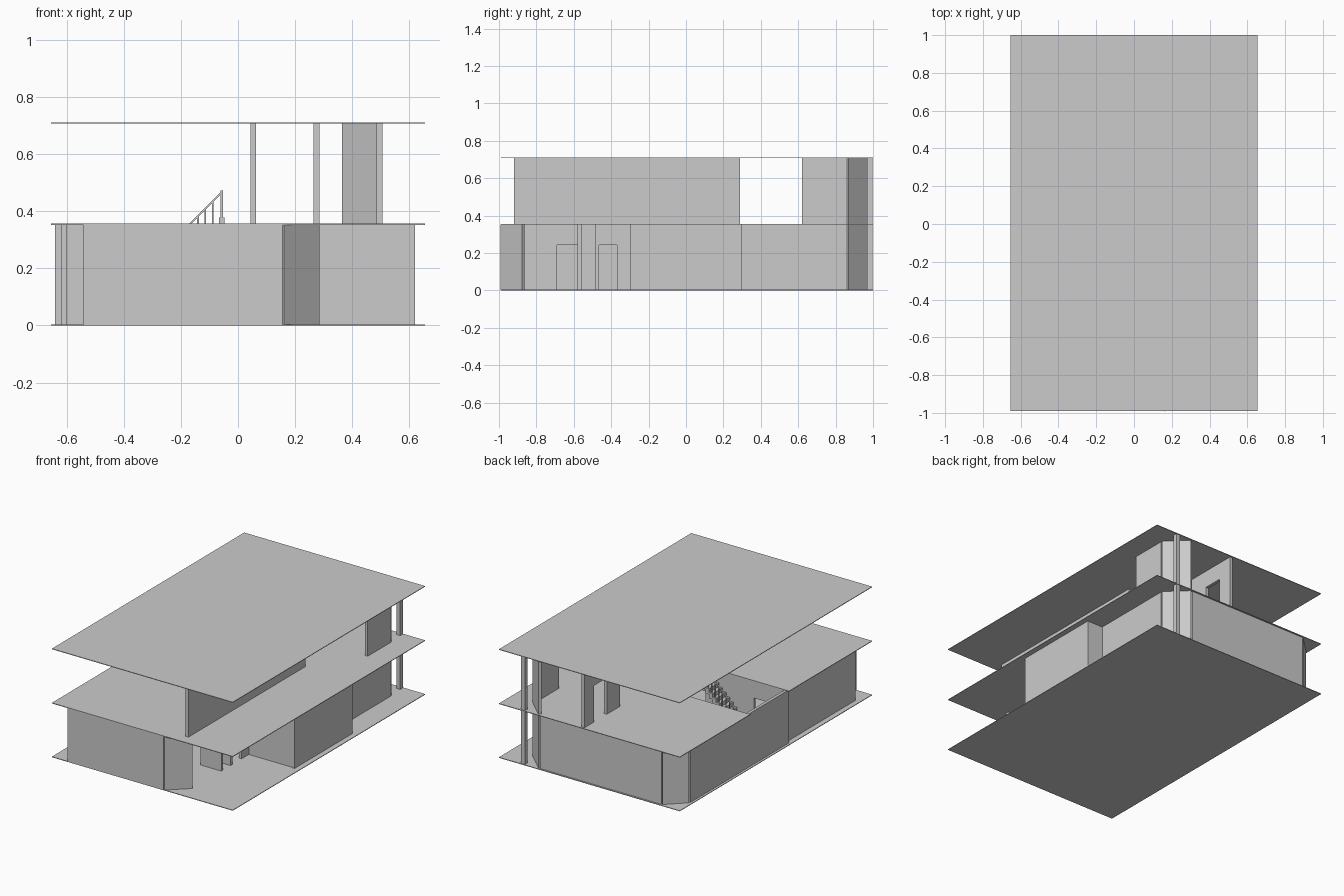
import bpy, bmesh, math
from mathutils import Vector

if "Cube" in bpy.data.objects:
    bpy.data.objects.remove(bpy.data.objects["Cube"])

T = 0.02            # wall thickness
S = 0.004           # slab thickness
FLOORS = {0: (0.002, 0.352), 1: (0.354, 0.708)}
DOOR = 0.24         # door opening height


def prism(name, pts, z0, z1):
    """Extrude a flat outline between two heights."""
    bm = bmesh.new()
    face = bm.faces.new([bm.verts.new((x, y, z0)) for x, y in pts])
    ext = bmesh.ops.extrude_face_region(bm, geom=[face])
    for v in ext["geom"]:
        if isinstance(v, bmesh.types.BMVert):
            v.co.z = z1
    bmesh.ops.recalc_face_normals(bm, faces=bm.faces)
    me = bpy.data.meshes.new(name)
    bm.to_mesh(me)
    bm.free()
    ob = bpy.data.objects.new(name, me)
    bpy.context.collection.objects.link(ob)
    return ob


def box(name, x0, x1, y0, y1, z0, z1):
    return prism(name, [(x0, y0), (x1, y0), (x1, y1), (x0, y1)], z0, z1)


def wall(name, p, q, floor=0, bottom=None):
    """Wall of thickness T centred on the line p-q."""
    z0, z1 = FLOORS[floor]
    z0 = z0 if bottom is None else bottom
    p, q = Vector(p), Vector(q)
    d = (q - p).normalized()
    n = Vector((-d.y, d.x)) * T / 2
    return prism(name, [p - n, q - n, q + n, p + n], z0, z1)


def door_wall(name, p, q, a, b, floor=0):
    """Wall p-q with a door opening between distances a and b along it."""
    p, q = Vector(p), Vector(q)
    d = (q - p).normalized()
    if a > 0.001:
        wall(name + "_start", p, p + d * a, floor)
    wall(name + "_header", p + d * a, p + d * b, floor, FLOORS[floor][0] + DOOR)
    if b < (q - p).length - 0.001:
        wall(name + "_end", p + d * b, q, floor)


# Floor slabs and roof; the middle one is notched for the stair well
W = 0.655
box("ground_slab", -W, W, -0.99, 1, 0, S)
prism("middle_slab", [(-W, -0.99), (W, -0.99), (W, 1), (-W, 1), (-W, 0.27),
                      (-0.05, 0.27), (-0.05, -0.13), (-W, -0.13)], 0.352, 0.356)
box("roof_slab", -W, W, -0.99, 1, 0.707, 0.711)

# Ground floor outer walls
wall("front_wall", (-0.54, -0.98), (0.155, -0.98))
wall("front_angled_wall", (0.155, -0.985), (0.278, -0.87))
wall("left_front_wall", (-0.61, -0.87), (-0.61, -0.14))
wall("left_back_wall", (-0.63, -0.15), (-0.63, 0.87))
wall("back_left_angled_wall", (-0.63, 0.87), (-0.515, 0.98))
wall("back_wall", (-0.515, 0.98), (0.365, 0.98))
wall("right_wall", (0.61, -0.30), (0.61, 0.30))
wall("right_step_wall", (0.50, 0.29), (0.60, 0.29))
wall("right_back_wall", (0.495, 0.28), (0.495, 0.86))
wall("right_recess_wall", (0.265, -0.285), (0.60, -0.285))

# Entrance walls with two doors
door_wall("entrance_left_wall", (0.145, -0.97), (0.145, -0.57), 0.28, 0.39)
wall("hall_front_wall", (0.145, -0.57), (0.285, -0.57))
wall("hall_back_wall", (0.145, -0.475), (0.285, -0.475))
door_wall("entrance_side_wall", (0.275, -0.475), (0.275, -0.295), 0.0, 0.105)

# Wall beside the stairs, with a door
door_wall("stair_wall", (-0.62, -0.14), (-0.05, -0.14), 0.14, 0.22)

# Upper floor walls
wall("upper_long_wall", (0.275, -0.92), (0.275, 0.29), 1)
door_wall("upper_short_wall", (0.053, 0.62), (0.053, 0.99), 0.138, 0.27, 1)
wall("upper_right_wall", (0.495, 0.62), (0.495, 0.86), 1)

# Angled bay and corner post, repeated on both floors
for f, label in enumerate(("lower", "upper")):
    wall(label + "_bay_wall", (0.497, 0.862), (0.37, 0.982), f)
    box(label + "_corner_post", 0.47, 0.497, 0.968, 0.996, *FLOORS[f])

# Stairs climbing to the right, with balusters and a sloping rail
N, X0, X1 = 14, -0.41, -0.05
run, rise = (X1 - X0) / N, 0.355 / N
Y0, Y1, RY = -0.125, -0.02, -0.03


def rail_z(x):
    return 0.468 + (x + 0.055)


for i in range(N):
    x, z = X0 + i * run, (i + 1) * rise
    box("step_%02d" % i, x, x + run, Y0, Y1, z - rise * 1.5 if i else S, z)
    xm = x + run / 2
    if i < N - 1:
        box("baluster_%02d" % i, xm - 0.003, xm + 0.003, RY - 0.003, RY + 0.003,
            z, rail_z(xm))
for name, x, z in (("lower_newel", X0 + 0.008, 0.0), ("upper_newel", -0.057, 0.33)):
    box(name, x - 0.005, x + 0.005, RY - 0.005, RY + 0.005, z, rail_z(x) + 0.006)
box("upper_newel_base", -0.067, -0.047, RY - 0.01, RY + 0.01, 0.352, 0.378)

# Hand rail: flat bar sheared along the slope
rail = box("hand_rail", X0, -0.055, RY - 0.005, RY + 0.005, -0.004, 0.004)
for v in rail.data.vertices:
    v.co.z += rail_z(v.co.x)
